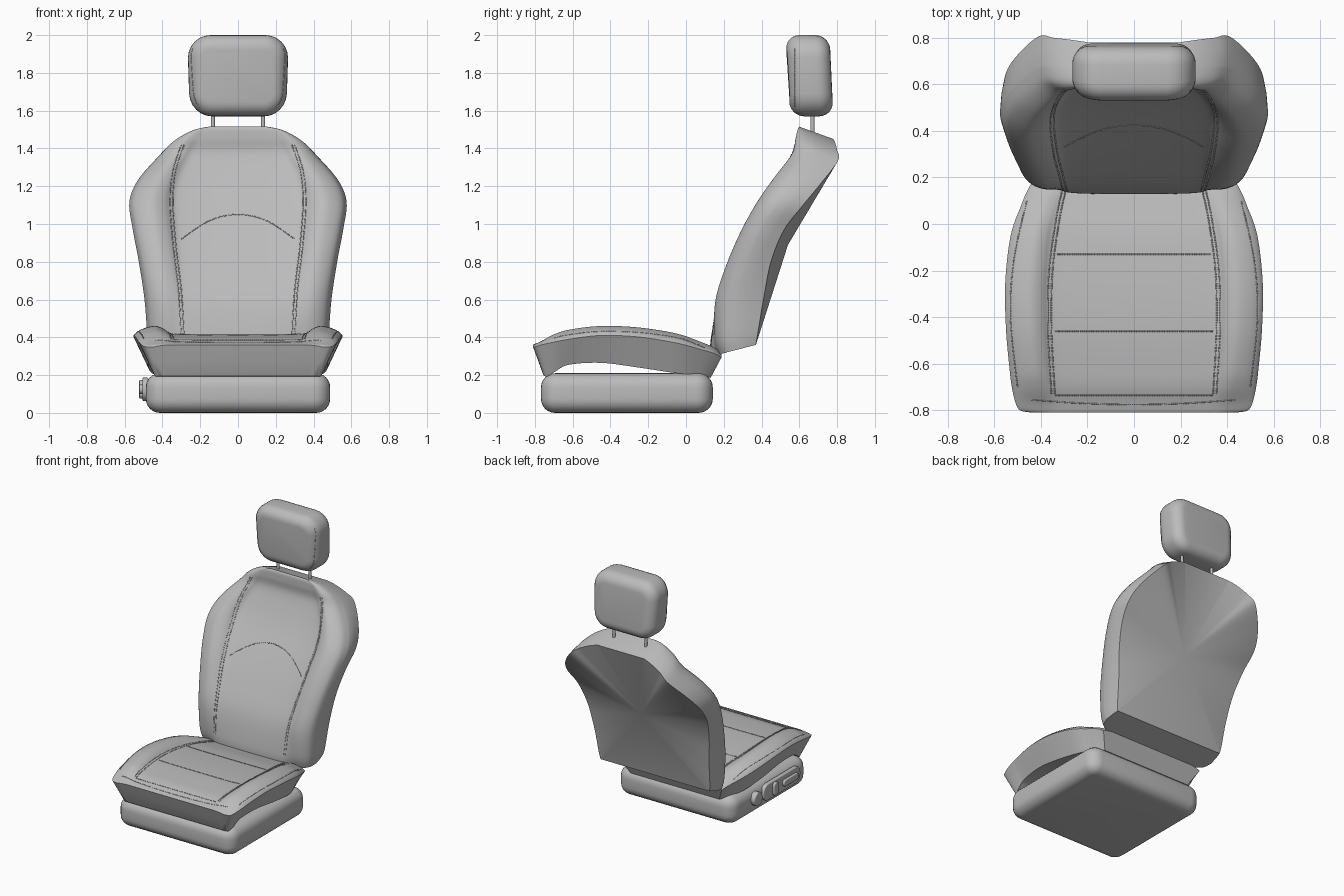
import bpy, bmesh, math
from mathutils import Vector
from mathutils.bvhtree import BVHTree

if "Cube" in bpy.data.objects:
    bpy.data.objects.remove(bpy.data.objects["Cube"])

grey = bpy.data.materials.new("soft_grey")
grey.use_nodes = True
grey.diffuse_color = (0.5, 0.5, 0.5, 1)
grey.node_tree.nodes["Principled BSDF"].inputs["Base Color"].default_value = (0.5, 0.5, 0.5, 1)


def finish(name, bm, angle=40):
    bmesh.ops.recalc_face_normals(bm, faces=bm.faces)
    mesh = bpy.data.meshes.new(name)
    bm.to_mesh(mesh)
    bm.free()
    mesh.materials.append(grey)
    ob = bpy.data.objects.new(name, mesh)
    bpy.context.collection.objects.link(ob)
    bpy.ops.object.select_all(action="DESELECT")
    ob.select_set(True)
    bpy.context.view_layer.objects.active = ob
    bpy.ops.object.shade_smooth_by_angle(angle=math.radians(angle))
    return ob


def smooth(keys, n):
    """Catmull-Rom through tuples of any length."""
    out = []
    for i in range(len(keys) - 1):
        a, b, c, d = (Vector(keys[min(max(j, 0), len(keys) - 1)]) for j in range(i - 1, i + 3))
        for k in range(n):
            t = k / n
            out.append(b + (c - a) * (t / 2) + (a * 2 - b * 5 + c * 4 - d) * (t * t / 2)
                       + (b * 3 - a - c * 3 + d) * (t ** 3 / 2))
    return out + [Vector(keys[-1])]


def mirrored(half):
    """Whole cross-section from its half, starting at the middle."""
    return [(-p[0], *p[1:]) for p in reversed(half[1:])] + [tuple(p) for p in half]


def loft(rows):
    bm = bmesh.new()
    grid = [[bm.verts.new(p) for p in row] for row in rows]
    for r, s in zip(grid, grid[1:]):
        for i in range(len(r) - 1):
            bm.faces.new((r[i], r[i + 1], s[i + 1], s[i]))
    bm.faces.new(grid[0])
    bm.faces.new(grid[-1])
    return bm, grid


def pillow(name, centre, a, b, h, corner, edge, axis="z"):
    """Rounded block; a, b are half sizes across and h the half size along the axis."""
    bm = bmesh.new()
    steps = [math.pi / 2 * k / 6 for k in range(7)]
    layers = [(-h + edge * (1 - math.cos(t)), edge * (1 - math.sin(t))) for t in steps]
    layers += [(-d, inset) for d, inset in reversed(layers)]
    rings = []
    for d, inset in layers:
        ring, r = [], max(corner - inset, 0.004)
        for q in range(4):
            sx, sy = (1, -1, -1, 1)[q], (1, 1, -1, -1)[q]
            for t in steps:
                ang = t + q * math.pi / 2
                u = sx * (a - inset - r) + r * math.cos(ang)
                v = sy * (b - inset - r) + r * math.sin(ang)
                p = {"z": (u, v, d), "y": (u, d, v), "x": (d, u, v)}[axis]
                ring.append(bm.verts.new(Vector(centre) + Vector(p)))
        rings.append(ring)
    for r, s in zip(rings, rings[1:]):
        for i in range(len(r)):
            j = (i + 1) % len(r)
            bm.faces.new((r[i], r[j], s[j], s[i]))
    bm.faces.new(rings[0])
    bm.faces.new(rings[-1])
    return finish(name, bm)


def stitch(name, target, path, direction):
    """Row of short threads laid on a surface; path points are 3D, cast along direction."""
    tree = BVHTree.FromPolygons([v.co for v in target.data.vertices],
                                [p.vertices for p in target.data.polygons])
    pts = [tree.ray_cast(Vector(p), Vector(direction))[0] for p in smooth(path, 24)]
    pts = [p for p in pts if p]
    curve = bpy.data.curves.new(name, "CURVE")
    curve.dimensions = "3D"
    curve.bevel_depth = 0.003
    curve.bevel_resolution = 0
    curve.use_fill_caps = True
    travelled = 0
    for p, q in zip(pts, pts[1:]):
        length = (q - p).length
        n = max(1, round(length / 0.024))
        for k in range(n):
            sp = curve.splines.new("POLY")
            sp.points.add(1)
            sp.points[0].co = (*p.lerp(q, k / n), 1)
            sp.points[1].co = (*p.lerp(q, (k + 0.7) / n), 1)
    curve.materials.append(grey)
    ob = bpy.data.objects.new(name, curve)
    bpy.context.collection.objects.link(ob)


# Base block
pillow("seat_base", (0, -0.313, 0.105), 0.488, 0.455, 0.105, 0.09, 0.075)

# Seat cushion: top y, half width, top z, panel dip, lip drop, bottom y, bottom z
cushion_keys = [
    (-.81, .44, .36, 0, .01, -.755, .2), (-.80, .49, .365, 0, .015, -.75, .195),
    (-.765, .51, .38, .005, .02, -.73, .195), (-.70, .525, .415, .02, .04, -.69, .22),
    (-.62, .535, .44, .035, .05, -.62, .255), (-.45, .55, .46, .045, .05, -.45, .265),
    (-.25, .553, .452, .045, .05, -.25, .24), (-.05, .53, .42, .035, .05, -.05, .21),
    (.08, .485, .375, .02, .04, .07, .2), (.15, .455, .345, .01, .03, .11, .19),
    (.187, .43, .312, 0, .02, .13, .185)]
# Section: across, lip weight, dip weight, blend to the bottom
half = smooth([(0, 0, 1, 0), (.3, 0, 1, 0), (.58, 0, .95, 0), (.66, 0, .8, 0), (.72, 0, .3, 0),
               (.8, 0, 0, 0), (.9, .25, 0, 0), (.97, .65, 0, 0), (1, 1, 0, 0)], 4)
section = mirrored(half + [Vector((.93, 1, 0, .5)), Vector((.86, 1, 0, 1))])
rows = []
for y, w, z, dip, drop, yb, zb in smooth(cushion_keys, 6):
    row = []
    for s, lip, d, b in section:
        top = z - lip * drop - d * dip
        row.append((s * w, y + b * (yb - y), top + b * (zb - top)))
    rows.append(row)
bm, grid = loft(rows)
for r, s in zip(grid, grid[1:]):
    bm.faces.new((r[0], s[0], s[-1], r[-1]))
cushion = finish("seat_cushion", bm)

# Backrest: front z, half width, front y, panel dip, rear y, rear z
back_keys = [
    (.31, .47, .175, -.045, .37, .36), (.40, .48, .152, -.02, .38, .42),
    (.60, .495, .157, .02, .41, .60), (.80, .525, .22, .055, .45, .80),
    (.98, .558, .30, .08, .52, .97), (1.13, .575, .385, .09, .62, 1.10),
    (1.25, .53, .47, .07, .71, 1.21), (1.37, .425, .56, .03, .805, 1.335),
    (1.45, .355, .58, .01, .80, 1.39), (1.50, .27, .592, 0, .79, 1.43),
    (1.515, .2, .6, 0, .78, 1.45)]
# Section: across, depth, dip weight
half = smooth([(0, 0, 1), (.3, 0, .97), (.53, 0, .85), (.61, 0, .65), (.68, 0, .25), (.78, 0, 0),
               (.88, .06, 0), (.96, .2, 0), (1, .45, 0)], 4)
section = mirrored(half + [Vector((.99, .75, 0)), Vector((.97, 1, 0))])
rows = [[(s * w, yf + d * (yb - yf) + r * dip, zf + d * (zb - zf)) for s, d, r in section]
        for zf, w, yf, dip, yb, zb in smooth(back_keys, 6)]
bm, grid = loft(rows)
# Rear shell fans out from one point
rim = [r[0] for r in grid] + [r[-1] for r in reversed(grid)]
pole = bm.verts.new((0, .54, .89))
for i, v in enumerate(rim):
    bm.faces.new((v, rim[(i + 1) % len(rim)], pole))
backrest = finish("backrest", bm)

# Headrest, its front leaning in slightly toward the bottom
headrest = pillow("headrest", (0, .65, 1.785), .265, .215, .13, .12, .075, "y")
for v in headrest.data.vertices:
    low = (2 - v.co.z) / .43
    v.co.x *= 1 - .07 * max(0, low - .4)
    if v.co.y < .65:
        v.co.y += .025 * low + .3 * v.co.x ** 2
    else:
        v.co.y -= .02 * (1 - low)
for side, x in (("right", -.133), ("left", .133)):
    bpy.ops.mesh.primitive_cylinder_add(vertices=16, radius=.011, depth=.18, location=(x, .67, 1.53))
    post = bpy.context.object
    post.name = side + "_headrest_post"
    post.data.materials.append(grey)
    bpy.ops.object.shade_smooth_by_angle()

# Adjustment controls on the right side of the base
pillow("control_panel", (-.49, -.43, .125), .22, .062, .016, .055, .008, "x")
pillow("recline_lever", (-.505, -.34, .125), .028, .05, .018, .027, .008, "x")
pillow("slide_lever", (-.505, -.52, .125), .09, .025, .018, .024, .008, "x")
pillow("lumbar_knob", (-.495, -.13, .125), .05, .05, .024, .05, .008, "x")

# Stitching
down, rearward = (0, 0, -1), (0, 1, 0)
for name, m in (("right", -1), ("left", 1)):
    for k, o in enumerate((0, .015)):
        stitch(f"{name}_cushion_stitch_{k}", cushion,
               [(m * (x + o), y, 1) for x, y in ((.34, -.73), (.355, -.45), (.35, -.2), (.32, .02), (.295, .14))], down)
        stitch(f"{name}_backrest_stitch_{k}", backrest,
               [(m * (x + o), -1, z) for x, z in ((.285, .4), (.30, .65), (.33, .9), (.345, 1.12), (.33, 1.28), (.285, 1.42))],
               rearward)
    stitch(name + "_edge_stitch", cushion,
           [(m * x, y, 1) for x, y in ((.5, -.7), (.53, -.4), (.515, -.15), (.46, .1))], down)
    stitch(name + "_headrest_stitch", headrest,
           [(m, .575, z) for z in (1.62, 1.75, 1.93)], (-m, 0, 0))
for k, (y, w) in enumerate(((-.775, .44), (-.735, .34), (-.46, .34), (-.13, .33))):
    stitch(f"cross_stitch_{k}", cushion, [(w * s, y + (.02 * s * s if k < 1 else 0), 1) for s in (-1, -.5, 0, .5, 1)], down)
stitch("arch_stitch", backrest, [(.3 * s, -1, 1.05 - .13 * s * s) for s in (-1, -.5, 0, .5, 1)], rearward)
